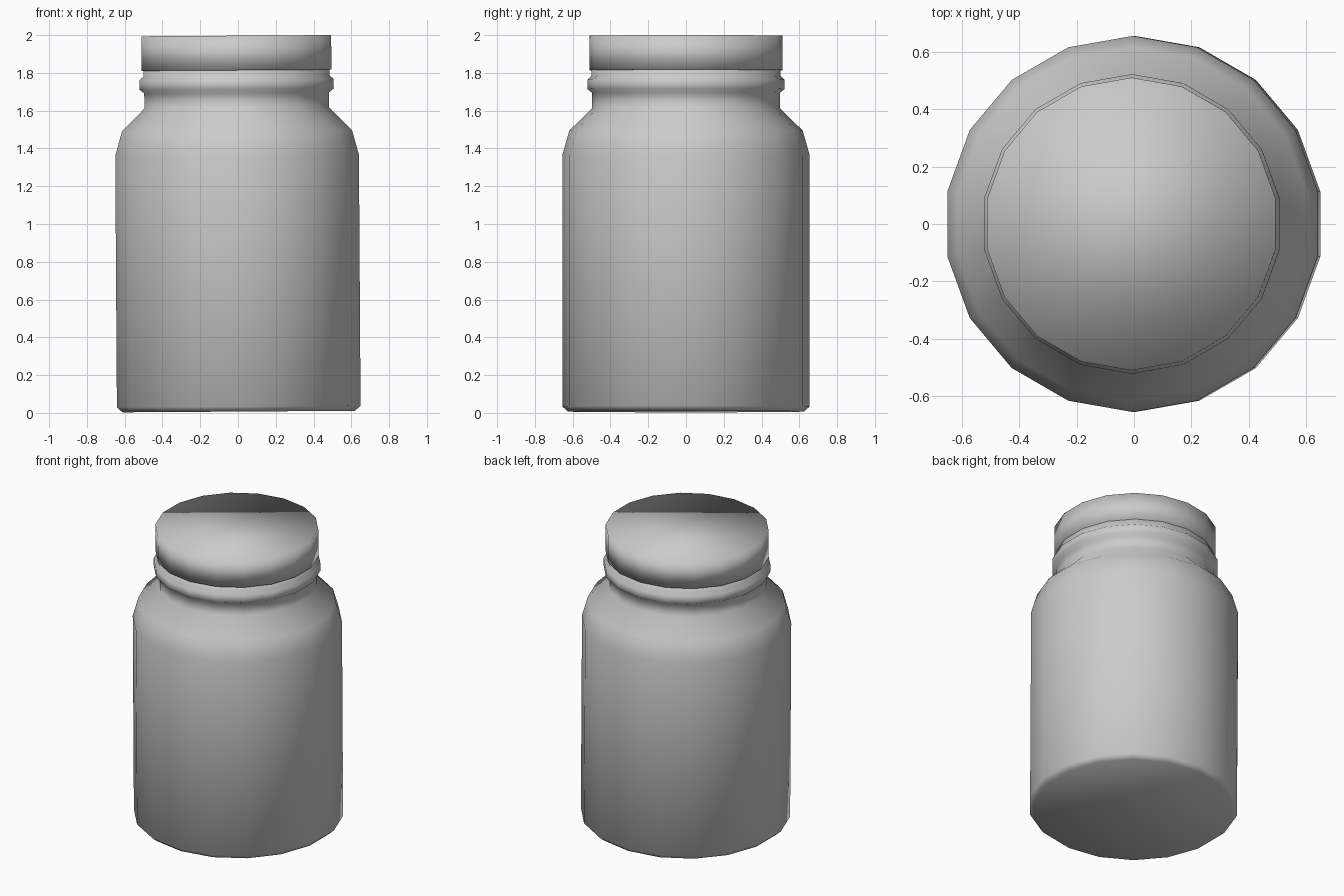
import bpy, bmesh, math
from mathutils import Matrix, Vector

if "Cube" in bpy.data.objects:
    bpy.data.objects.remove(bpy.data.objects["Cube"])

SIDES = 18
# The whole jar leans very slightly to the left
LEAN = Matrix.Translation((0.004, 0, 0.004)) @ Matrix.Rotation(-0.0065, 4, 'Y')


def lathe(name, profile):
    """Closed solid of revolution with a vertex on the +y axis."""
    bm = bmesh.new()
    rings = []
    for r, z in profile:
        rings.append([bm.verts.new(LEAN @ Vector((
            r * math.sin(2 * math.pi * i / SIDES),
            r * math.cos(2 * math.pi * i / SIDES), z)))
            for i in range(SIDES)])
    for a, b in zip(rings, rings[1:]):
        for i in range(SIDES):
            j = (i + 1) % SIDES
            bm.faces.new((a[i], a[j], b[j], b[i]))
    bm.faces.new(rings[0])
    bm.faces.new(rings[-1])
    bmesh.ops.recalc_face_normals(bm, faces=bm.faces[:])
    for f in bm.faces:
        f.smooth = True
    mesh = bpy.data.meshes.new(name)
    bm.to_mesh(mesh)
    bm.free()
    obj = bpy.data.objects.new(name, mesh)
    bpy.context.collection.objects.link(obj)
    return obj


# Jar body with bevelled foot, sloped shoulder, neck and collar ring
lathe("jar_body", [
    (0.625, 0.003), (0.655, 0.03), (0.655, 1.36), (0.618, 1.49),
    (0.497, 1.61), (0.497, 1.69), (0.522, 1.71), (0.522, 1.76),
    (0.50, 1.78), (0.50, 1.82)])

# Plain lid, smooth shaded across its flat top
lathe("lid", [(0.51, 1.81), (0.51, 1.993)])
